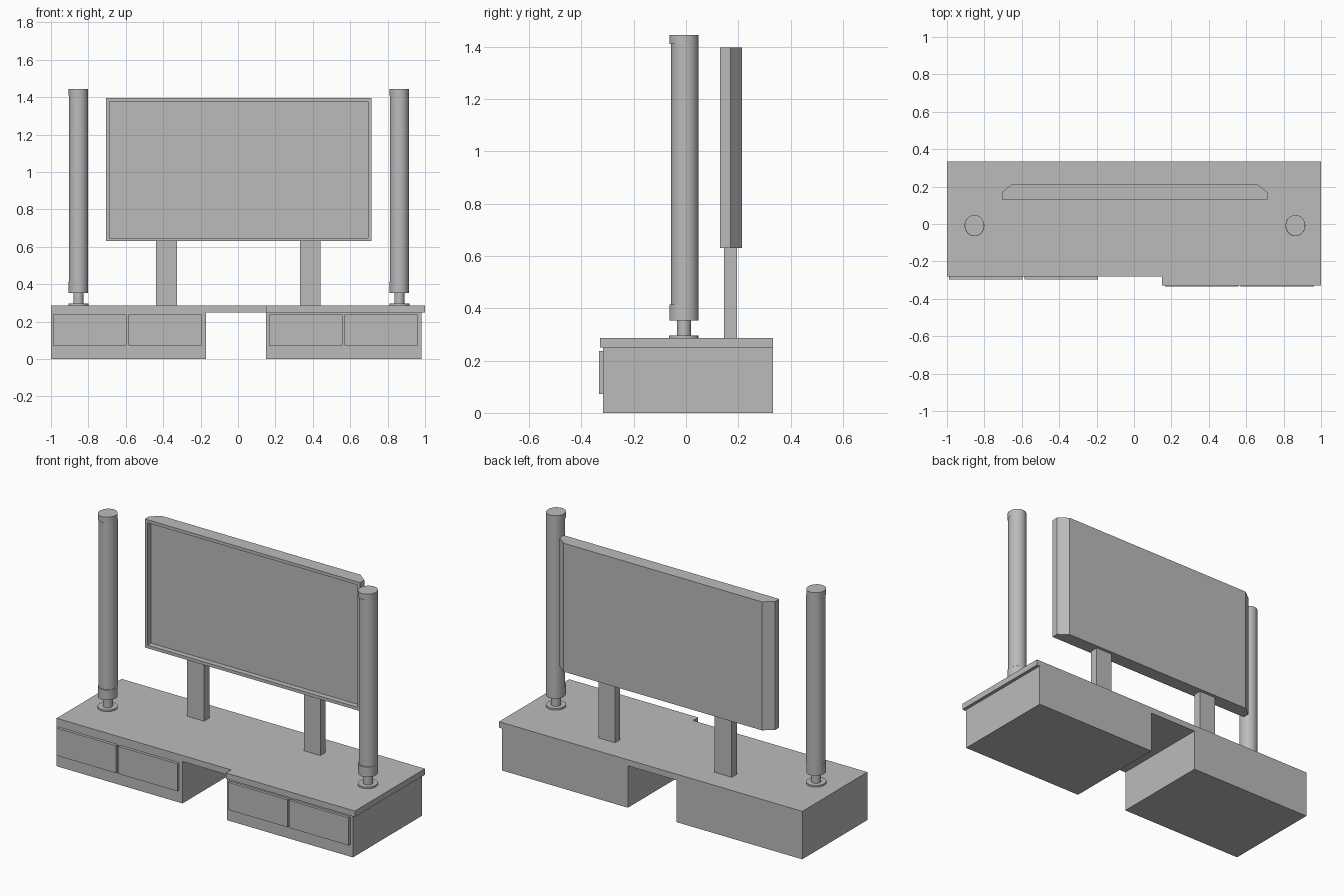
import bpy, bmesh, math
from mathutils import Matrix

if "Cube" in bpy.data.objects:
    bpy.data.objects.remove(bpy.data.objects["Cube"], do_unlink=True)

GREY = (0.5, 0.5, 0.5, 1.0)
mat = bpy.data.materials.new("plain grey")
mat.use_nodes = True
mat.diffuse_color = GREY
mat.node_tree.nodes["Principled BSDF"].inputs["Base Color"].default_value = GREY


def finish(name, bm, smooth=False):
    bmesh.ops.recalc_face_normals(bm, faces=bm.faces)
    mesh = bpy.data.meshes.new(name)
    bm.to_mesh(mesh)
    bm.free()
    mesh.materials.append(mat)
    obj = bpy.data.objects.new(name, mesh)
    bpy.context.collection.objects.link(obj)
    if smooth:
        bpy.ops.object.select_all(action='DESELECT')
        obj.select_set(True)
        bpy.context.view_layer.objects.active = obj
        bpy.ops.object.shade_smooth_by_angle(angle=math.radians(35))
    return obj


def prism(bm, outline, z0, z1):
    """Extrude a plan outline between two heights."""
    face = bm.faces.new([bm.verts.new((x, y, z0)) for x, y in outline])
    ext = bmesh.ops.extrude_face_region(bm, geom=[face])
    for v in ext["geom"]:
        if isinstance(v, bmesh.types.BMVert):
            v.co.z = z1


def plan(name, outline, z0, z1):
    bm = bmesh.new()
    prism(bm, outline, z0, z1)
    return finish(name, bm)


def box(name, x0, x1, y0, y1, z0, z1):
    return plan(name, [(x0, y0), (x1, y0), (x1, y1), (x0, y1)], z0, z1)


def tube(bm, x, y, rx, ry, z0, z1):
    """Upright elliptical cylinder."""
    m = (Matrix.Translation((x, y, (z0 + z1) / 2))
         @ Matrix.Diagonal((rx, ry, z1 - z0, 1)))
    bmesh.ops.create_cone(bm, cap_ends=True, segments=48, radius1=1,
                          radius2=1, depth=1, matrix=m)


BACK = 0.333
TOP = 0.286
UNDER = 0.25

# Stepped worktop and the two cabinets
plan("worktop", [(-1, -0.28), (0.15, -0.28), (0.15, -0.328), (1, -0.328),
                 (1, BACK), (-1, BACK)], UNDER, TOP)
box("right_cabinet", -1, -0.17, -0.28, BACK, 0, UNDER)
box("left_cabinet", 0.15, 0.98, -0.317, BACK, 0, UNDER)

# Drawer fronts
for name, x0, front, face in (("right_outer_drawer", -0.99, -0.297, -0.28),
                              ("right_inner_drawer", -0.585, -0.297, -0.28),
                              ("left_inner_drawer", 0.167, -0.333, -0.317),
                              ("left_outer_drawer", 0.57, -0.333, -0.317)):
    box(name, x0, x0 + 0.393, front, face, 0.073, 0.237)

# Screen supports
box("right_screen_leg", -0.438, -0.326, 0.146, 0.195, TOP, 0.64)
box("left_screen_leg", 0.332, 0.441, 0.146, 0.195, TOP, 0.64)

# Screen casing: bevelled back corners and a recessed front panel
bm = bmesh.new()
prism(bm, [(-0.706, 0.13), (0.714, 0.13), (0.714, 0.17), (0.658, 0.214),
           (-0.65, 0.214), (-0.706, 0.17)], 0.63, 1.396)
bmesh.ops.recalc_face_normals(bm, faces=bm.faces)
front = min(bm.faces, key=lambda f: f.calc_center_median().y)
bmesh.ops.inset_region(bm, faces=[front], thickness=0.026)
ext = bmesh.ops.extrude_face_region(bm, geom=[front])
for v in ext["geom"]:
    if isinstance(v, bmesh.types.BMVert):
        v.co.y += 0.032
if front.is_valid:
    bmesh.ops.delete(bm, geom=[front], context='FACES_ONLY')
finish("screen", bm)

# Column speakers: foot, stem, body and slightly proud end caps
for side, x in (("right", -0.853), ("left", 0.863)):
    for part, y, rx, ry, z0, z1 in (
            ("foot", -0.009, 0.053, 0.056, TOP, 0.296),
            ("stem", -0.008, 0.027, 0.027, 0.296, 0.355),
            ("lower_cap", -0.008, 0.052, 0.056, 0.354, 0.415),
            ("body", -0.0045, 0.0515, 0.0525, 0.415, 1.41),
            ("upper_cap", -0.008, 0.052, 0.056, 1.41, 1.445)):
        bm = bmesh.new()
        tube(bm, x, y, rx, ry, z0, z1)
        finish(f"{side}_speaker_{part}", bm, smooth=True)
